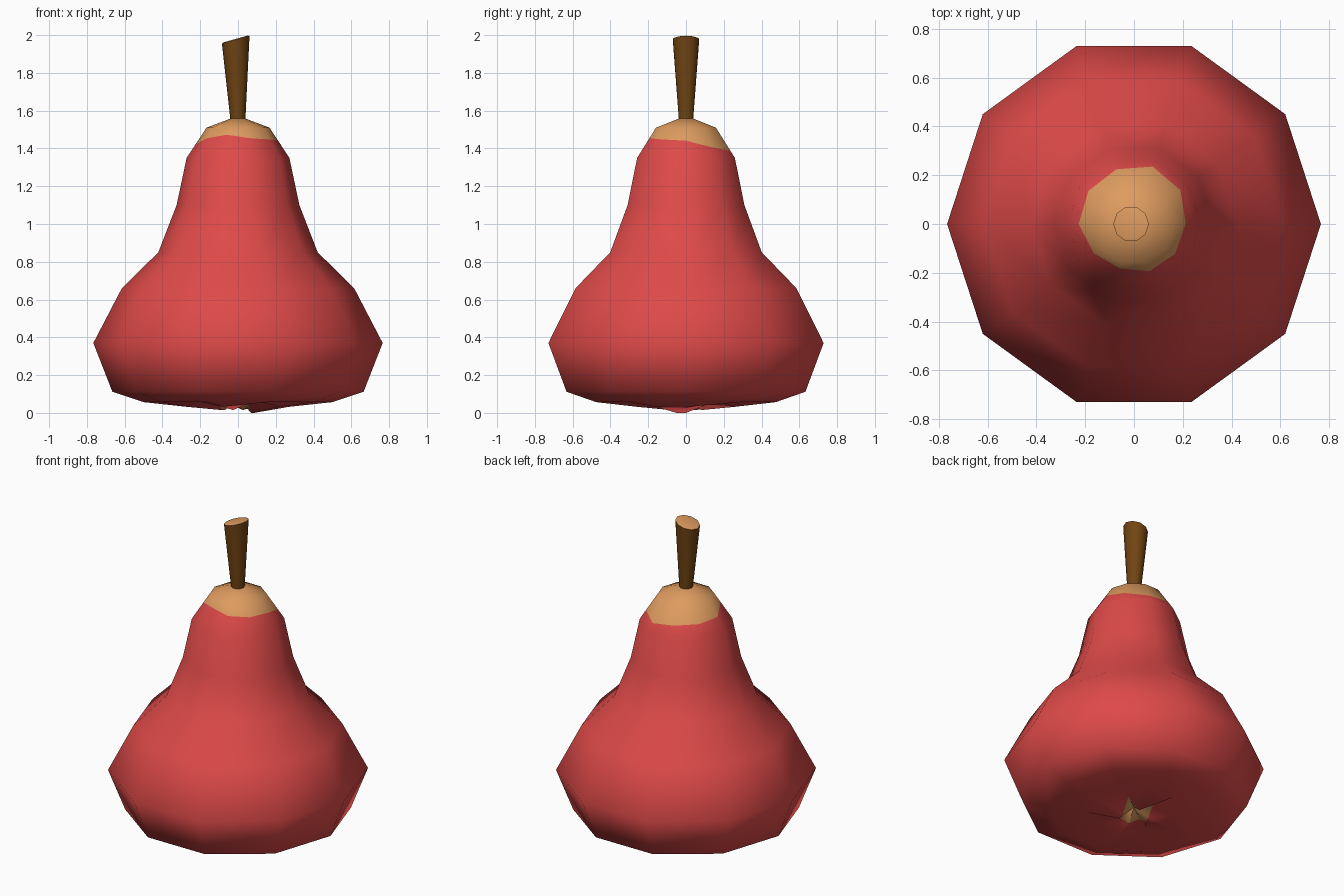
import bpy, bmesh, math
from math import cos, sin, radians

if "Cube" in bpy.data.objects:
    bpy.data.objects.remove(bpy.data.objects["Cube"])

SIDES = 10


def material(name, colour):
    m = bpy.data.materials.new(name)
    m.diffuse_color = (*colour, 1)
    m.use_nodes = True
    m.node_tree.nodes["Principled BSDF"].inputs["Base Color"].default_value = m.diffuse_color
    return m


red = material("red skin", (0.73, 0.068, 0.066))
tan = material("tan flesh", (0.73, 0.33, 0.115))
brown = material("brown bark", (0.165, 0.058, 0.006))


def loft(name, rings, bottom, top, mats, tan_bands, angle):
    """Join rings of points with quads and close both ends with fans."""
    bm = bmesh.new()
    loops = [[bm.verts.new(p) for p in ring] for ring in rings]
    n = len(loops[0])
    for b in range(len(loops) - 1):
        for i in range(n):
            j = (i + 1) % n
            f = bm.faces.new((loops[b][i], loops[b][j], loops[b + 1][j], loops[b + 1][i]))
            f.material_index = int(b in tan_bands)
    for loop, tip, flip in ((loops[0], bottom, True), (loops[-1], top, False)):
        c = bm.verts.new(tip)
        for i in range(n):
            a, b = loop[i], loop[(i + 1) % n]
            f = bm.faces.new((b, a, c) if flip else (a, b, c))
            f.material_index = 1
    mesh = bpy.data.meshes.new(name)
    bm.to_mesh(mesh)
    bm.free()
    for m in mats:
        mesh.materials.append(m)
    ob = bpy.data.objects.new(name, mesh)
    bpy.context.collection.objects.link(ob)
    bpy.ops.object.select_all(action='DESELECT')
    ob.select_set(True)
    bpy.context.view_layer.objects.active = ob
    bpy.ops.object.shade_smooth_by_angle(angle=radians(angle))
    return ob


def ring(rule):
    """rule(k) gives radius and height of corner k."""
    pts = []
    for k in range(SIDES):
        r, z = rule(k)
        a = math.tau * k / SIDES
        pts.append((r * cos(a), r * sin(a), z))
    return pts


# Pear body: creased blossom end, then the turned profile
creases = {1, 3, 6, 8}
rings = [
    ring(lambda k: (0.14, 0.075) if k in creases else (0.085, 0.0 if k in (0, 9) else 0.015)),
    ring(lambda k: (0.28, 0.065) if k in creases else (0.27, 0.032)),
]
for r, z in [(0.50, 0.057), (0.665, 0.112), (0.766, 0.37), (0.615, 0.66),
             (0.422, 0.85), (0.325, 1.10), (0.272, 1.35)]:
    rings.append(ring(lambda k: (r, z)))


# Wavy edge of the peeled cap, lower at the back
def cap_edge(k):
    t = 0.5 - 0.22 * sin(math.tau * k / SIDES) + 0.07 * cos(math.tau * k * 3 / SIDES)
    return 0.272 - 0.105 * t, 1.35 + 0.16 * t


rings.append(ring(cap_edge))
rings.append(ring(lambda k: (0.167, 1.51)))
rings.append(ring(lambda k: (0.04, 1.558)))
cap_start = len(rings) - 3
loft("pear_body", rings, (0, 0, 0.08), (0, 0, 1.55), (red, tan),
     {cap_start, cap_start + 1}, 75)

# Stem: tapered, with a slanted cut top
stem = [ring(lambda k: (0.038, 1.53))]
for r, z, dx, slant in [(0.073, 1.976, -0.012, 0.28), (0.060, 1.980, -0.012, 0.28)]:
    stem.append([(x + dx, y, h + slant * x) for x, y, h in ring(lambda k: (r, z))])
loft("stem", stem, (0, 0, 1.53), (-0.012, 0, 1.978), (brown, tan), {1}, 40)
